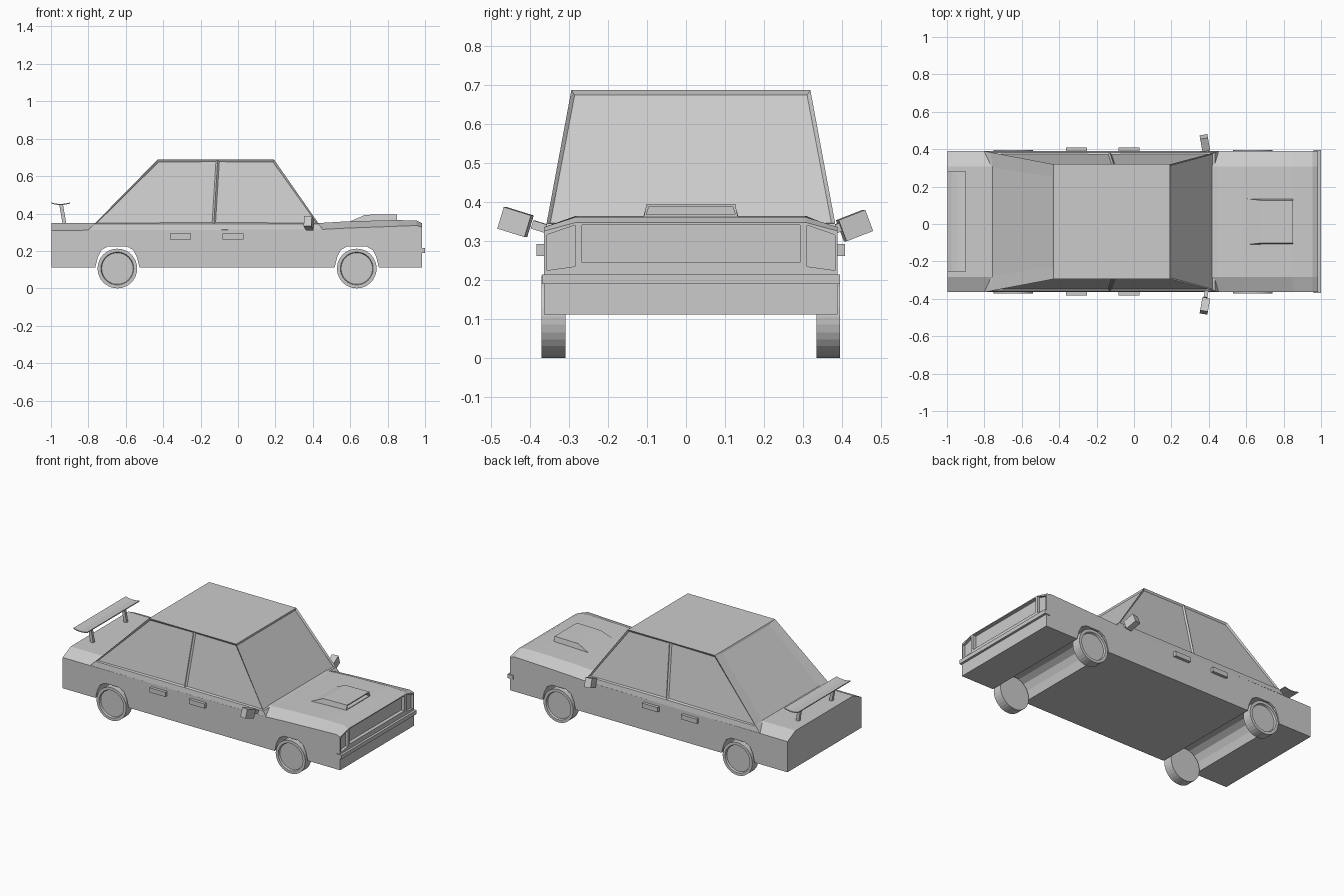
import bpy, bmesh, math
from mathutils import Matrix, Euler, Vector

if "Cube" in bpy.data.objects:
    bpy.data.objects.remove(bpy.data.objects["Cube"])

CY = 0.0125  # centre line of the car in y


def finish(name, bm):
    bmesh.ops.recalc_face_normals(bm, faces=bm.faces[:])
    me = bpy.data.meshes.new(name)
    bm.to_mesh(me)
    bm.free()
    ob = bpy.data.objects.new(name, me)
    bpy.context.collection.objects.link(ob)
    return ob


def loft(name, rings):
    """Closed solid through rings of equal vertex count."""
    bm = bmesh.new()
    rows = [[bm.verts.new(p) for p in r] for r in rings]
    n = len(rows[0])
    for a, b in zip(rows, rows[1:]):
        for i in range(n):
            j = (i + 1) % n
            bm.faces.new((a[i], a[j], b[j], b[i]))
    bm.faces.new(rows[0])
    bm.faces.new(rows[-1])
    return finish(name, bm)


def prism_y(name, pts, y0, y1):
    return loft(name, [[(x, y, z) for x, z in pts] for y in (y0, y1)])


def prism_x(name, pts, x0, x1):
    return loft(name, [[(x, y, z) for y, z in pts] for x in (x0, x1)])


def box(name, size, loc, rot=(0, 0, 0)):
    bm = bmesh.new()
    m = Matrix.LocRotScale(Vector(loc), Euler(rot), Vector(size))
    bmesh.ops.create_cube(bm, size=1, matrix=m)
    return finish(name, bm)


def cut(ob, cutter):
    mod = ob.modifiers.new("cut", "BOOLEAN")
    mod.operation = "DIFFERENCE"
    mod.solver = "EXACT"
    mod.object = cutter
    cutter.hide_render = True
    bpy.context.view_layer.objects.active = ob
    bpy.ops.object.modifier_apply(modifier=mod.name)
    bpy.data.objects.remove(cutter)


# Lower body: chamfered cross-section lofted along the length
W, T = 0.377, 0.295
stations = [(-0.998, 0.31, 0.35), (0.45, 0.315, 0.35), (0.58, 0.322, 0.358),
            (0.85, 0.332, 0.365), (0.955, 0.336, 0.362), (0.985, 0.326, 0.348)]
body = loft("body", [[(x, CY - W, 0.112), (x, CY + W, 0.112), (x, CY + W, s),
                      (x, CY + T, t), (x, CY - T, t), (x, CY - W, s)]
                     for x, s, t in stations])

# Wheel arches run across the full width
WHEELS = (-0.645, 0.635)
arch = [(-0.118, 0.05), (-0.118, 0.112), (-0.105, 0.165), (-0.085, 0.205),
        (-0.05, 0.225), (0.05, 0.225), (0.085, 0.205), (0.105, 0.165),
        (0.118, 0.112), (0.118, 0.05)]
for wx in WHEELS:
    cut(body, prism_y("arch_cutter", [(wx + x, z) for x, z in arch], -0.6, 0.6))

# Recessed grille and headlights
cut(body, prism_x("grille_cutter", [(CY + y, z) for y, z in
    ((-0.28, 0.245), (0.28, 0.245), (0.28, 0.342), (-0.28, 0.342))], 0.962, 1.1))
for s in (-1, 1):
    cut(body, prism_x("lamp_cutter", [(CY + s * y, z) for y, z in
        ((0.298, 0.235), (0.37, 0.225), (0.37, 0.316), (0.298, 0.341))]
        if s > 0 else [(CY + s * y, z) for y, z in
        ((0.298, 0.341), (0.37, 0.316), (0.37, 0.225), (0.298, 0.235))], 0.968, 1.1))

# Cabin: tapered block with window panels inset
cabin = loft("cabin", [
    [(-0.80, CY - 0.377, 0.312), (0.455, CY - 0.377, 0.312),
     (0.455, CY + 0.377, 0.312), (-0.80, CY + 0.377, 0.312)],
    [(-0.43, CY - 0.307, 0.688), (0.193, CY - 0.307, 0.688),
     (0.193, CY + 0.307, 0.688), (-0.43, CY + 0.307, 0.688)]])
bm = bmesh.new()
bm.from_mesh(cabin.data)
for co, no in (((0, 0, 0.345), (0, 0, 1)), ((-0.12, 0, 0.5), (1, 0, -0.06))):
    bmesh.ops.bisect_plane(bm, geom=bm.verts[:] + bm.edges[:] + bm.faces[:],
                           plane_co=co, plane_no=no)
bm.normal_update()
glass = [f for f in bm.faces
         if f.calc_center_median().z > 0.36 and abs(f.normal.z) < 0.9]
rear = [f for f in glass if f.normal.x < -0.5]
glass = [f for f in glass if f not in rear]
bmesh.ops.inset_individual(bm, faces=glass, thickness=0.013, depth=-0.009)
bmesh.ops.inset_individual(bm, faces=rear, thickness=0.016, depth=-0.004)
for v in {v for f in rear for v in f.verts}:
    v.co.y = CY + (v.co.y - CY) * 0.81
bm.to_mesh(cabin.data)
bm.free()

# Hood scoop with open front
scoop = loft("hood_scoop", [
    [(x, CY - w, 0.345), (x, CY + w, 0.345), (x, CY + w - d, z), (x, CY - w + d, z)]
    for x, w, d, z in ((0.60, 0.124, 0.001, 0.358), (0.68, 0.124, 0.01, 0.393),
                       (0.85, 0.124, 0.01, 0.396))])
cut(scoop, prism_x("scoop_cutter", [(CY - 0.114, 0.369), (CY + 0.114, 0.369),
                                    (CY + 0.107, 0.389), (CY - 0.107, 0.389)], 0.80, 0.9))

# Front bumper strip
box("front_bumper", (0.04, 0.765, 0.025), (0.98, CY, 0.202))

# Rear wing: shallow curved blade on two posts
top = [(-0.998, 0.459), (-0.975, 0.453), (-0.95, 0.451), (-0.925, 0.453), (-0.898, 0.459)]
prism_y("spoiler_wing", top + [(x, z - 0.006) for x, z in reversed(top)],
        CY - 0.267, CY + 0.267)
for s in (-1, 1):
    y = CY + s * 0.17
    prism_y("spoiler_post", [(-0.937, 0.34), (-0.917, 0.34), (-0.936, 0.45), (-0.956, 0.45)],
            y - 0.009, y + 0.009)

# Wheels with recessed hub on the outer face
for wx in WHEELS:
    for s in (-1, 1):
        bm = bmesh.new()
        m = Matrix.Translation((wx, CY + s * 0.353, 0.106)) @ Matrix.Rotation(-s * math.pi / 2, 4, "X")
        bmesh.ops.create_cone(bm, cap_ends=True, segments=32, radius1=0.106,
                              radius2=0.106, depth=0.061, matrix=m)
        bm.normal_update()
        hub = [f for f in bm.faces if len(f.verts) > 4 and f.normal.y * s > 0.9]
        bmesh.ops.inset_region(bm, faces=hub, thickness=0.018)
        bmesh.ops.inset_region(bm, faces=hub, thickness=0.004, depth=-0.012)
        finish("wheel", bm)

# Door handles
for x in (-0.307, -0.027):
    for s in (-1, 1):
        box("door_handle", (0.112, 0.034, 0.03), (x, CY + s * 0.379, 0.277))

# Side mirrors, each at its own tilt, on short stems
for s, y, z, tilt in ((-1, -0.438, 0.349, -17), (1, 0.433, 0.340, 21)):
    rot = (math.radians(tilt), 0, math.radians(s * 10))
    box("mirror", (0.042, 0.074, 0.058), (0.379, y, z), rot)
    box("mirror_stem", (0.02, 0.06, 0.022), (0.387, CY + s * 0.378, 0.334), rot)
